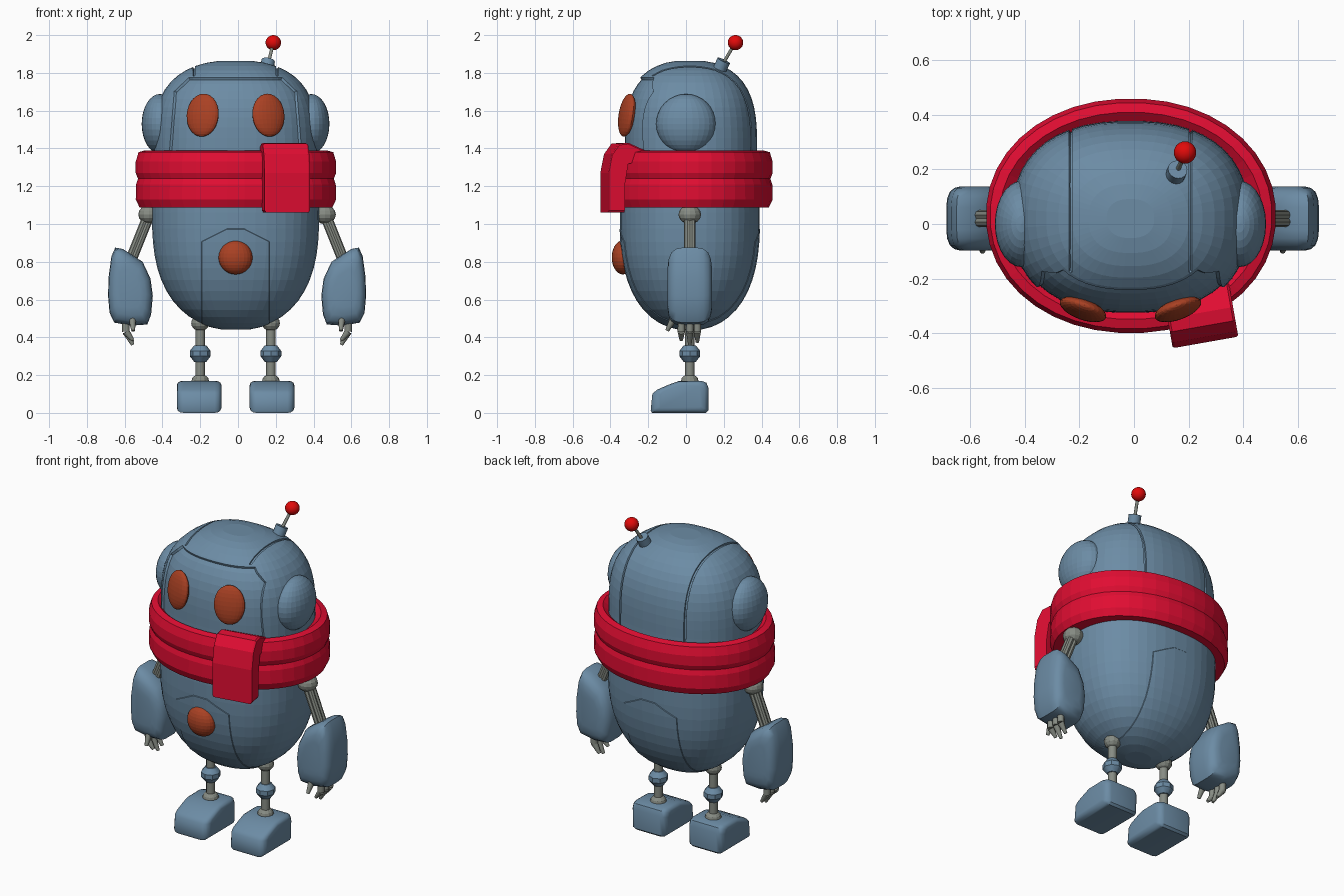
import bpy, bmesh
from math import sin, cos, pi, radians
from mathutils import Vector, Matrix

if "Cube" in bpy.data.objects:
    bpy.data.objects.remove(bpy.data.objects["Cube"])

CX = -0.013   # the body's centre line sits slightly left of x = 0


def material(name, rgb):
    m = bpy.data.materials.new(name)
    m.diffuse_color = (*rgb, 1)
    m.use_nodes = True
    m.node_tree.nodes["Principled BSDF"].inputs["Base Color"].default_value = m.diffuse_color
    return m


BLUE = material("steel blue", (0.15, 0.262, 0.376))
RED = material("scarf red", (0.752, 0.004, 0.032))
ORANGE = material("burnt orange", (0.402, 0.053, 0.017))
GREY = material("joint grey", (0.242, 0.262, 0.23))
BULB = material("bulb red", (0.752, 0.003, 0.003))


def finish(name, bm, mat, smooth=None):
    bmesh.ops.recalc_face_normals(bm, faces=bm.faces[:])
    me = bpy.data.meshes.new(name)
    bm.to_mesh(me)
    bm.free()
    me.materials.append(mat)
    ob = bpy.data.objects.new(name, me)
    bpy.context.collection.objects.link(ob)
    if smooth:
        bpy.ops.object.select_all(action='DESELECT')
        ob.select_set(True)
        bpy.context.view_layer.objects.active = ob
        bpy.ops.object.shade_smooth_by_angle(angle=radians(smooth))
    return ob


def loft(rings, closed=False):
    """Skin a list of equal-length point loops."""
    bm = bmesh.new()
    vs = [[bm.verts.new(p) for p in r] for r in rings]
    n = len(vs[0])
    for i in range(len(vs) - (0 if closed else 1)):
        a, b = vs[i], vs[(i + 1) % len(vs)]
        for j in range(n):
            k = (j + 1) % n
            bm.faces.new((a[j], a[k], b[k], b[j]))
    if not closed:
        bm.faces.new(vs[0])
        bm.faces.new(vs[-1])
    bmesh.ops.recalc_face_normals(bm, faces=bm.faces[:])
    return bm


def pillow(name, profile, axis, half, steps, mat, loc, rot=0, smooth=None):
    """Extrude a (u, z) profile along x or y, shrinking it towards both ends."""
    cu = sum(p[0] for p in profile) / len(profile)
    cz = sum(p[1] for p in profile) / len(profile)
    both = [(-d, k) for d, k in steps] + [(d, k) for d, k in reversed(steps)]
    rings = []
    for d, k in both:
        pts = [(cu + (u - cu) * k, cz + (z - cz) * k) for u, z in profile]
        rings.append([(d * half, u, z) if axis == 'x' else (u, d * half, z) for u, z in pts])
    ob = finish(name, loft(rings), mat, smooth)
    ob.location = loc
    ob.rotation_euler.z = rot
    return ob


def ball(name, loc, size, mat, rot=(0, 0, 0), seg=24, rings=14, smooth=None):
    bm = bmesh.new()
    bmesh.ops.create_uvsphere(bm, u_segments=seg, v_segments=rings, radius=1)
    bmesh.ops.scale(bm, vec=size, verts=bm.verts[:])
    ob = finish(name, bm, mat, smooth)
    ob.location, ob.rotation_euler = loc, rot
    return ob


def rod(name, p, q, r1, r2, mat, seg=10):
    p, q = Vector(p), Vector(q)
    bm = bmesh.new()
    m = Matrix.Translation((p + q) / 2) @ (q - p).to_track_quat('Z', 'Y').to_matrix().to_4x4()
    bmesh.ops.create_cone(bm, cap_ends=True, segments=seg, radius1=r1, radius2=r2,
                          depth=(q - p).length, matrix=m)
    return finish(name, bm, mat, 40)


def oval(cx, cy, rx, ry, z, n, power):
    def f(c):
        return abs(c) ** (2 / power) * (1 if c > 0 else -1)
    return [(cx + rx * f(cos(2 * pi * (i + .5) / n)), cy + ry * f(sin(2 * pi * (i + .5) / n)), z)
            for i in range(n)]


def panel(bm, planes, test, thickness, depth):
    """Cut along planes, then step the enclosed faces in or out."""
    planes = [(Vector(p), Vector(n)) for p, n in planes]
    for p, n in planes:
        bmesh.ops.bisect_plane(bm, geom=bm.verts[:] + bm.edges[:] + bm.faces[:],
                               plane_co=p, plane_no=n, dist=1e-5)
    bm.normal_update()
    inside = []
    for f in bm.faces:
        c = f.calc_center_median()
        if test(c) and all((c - p).dot(n) < 0 for p, n in planes):
            inside.append(f)
    bmesh.ops.inset_region(bm, faces=inside, thickness=thickness, depth=depth)


# Egg-shaped body shell, head included
rings = []
for i in range(1, 13):
    t = cos(i * pi / 26)
    k = (1 - t ** 2.6) ** .45
    rings.append(oval(CX, .02, .443 * k, .37 * k, 1.05 - .61 * t, 48, 2.3))
rings.append(oval(CX, .02, .443, .37, 1.06, 48, 2.3))
rings.append(oval(CX, .02, .435, .36, 1.3, 48, 2.4))
for i in range(0, 13):
    t = sin(i * pi / 26)
    k = (1 - t ** 3) ** .42
    rings.append(oval(CX, .02, .435 * k, .357 * k, 1.4 + .467 * t, 48, 2.4))
bm = loft(rings)
# recessed face plate
panel(bm, [((CX + s * .345, 0, 1.45), (s, 0, .08)) for s in (-1, 1)]
      + [((CX + s * .29, 0, 1.735), (s * .7, 0, .75)) for s in (-1, 1)]
      + [((0, 0, 1.775), (0, 0, 1)), ((0, 0, 1.25), (0, 0, -1))],
      lambda c: c.y < 0, .006, -.012)
# head seams
for s in (-1, 1):
    x = CX + s * .22
    panel(bm, [((x + .006, 0, 0), (1, 0, 0)), ((x - .006, 0, 0), (-1, 0, 0))],
          lambda c: c.z > 1.79 or (c.z > 1.25 and c.y > 0), .002, -.01)
# belly panel running under the body to the back
panel(bm, [((CX + s * .18, 0, 0), (s, 0, 0)) for s in (-1, 1)]
      + [((CX + s * .125, 0, .935), (s * .45, 0, .89)) for s in (-1, 1)]
      + [((0, 0, .975), (0, 0, 1))], lambda c: True, .003, .003)
finish("body_shell", bm, BLUE)

# Scarf ring with two soft folds
fold = [(-.1, 1.35), (-.05, 1.39), (-.015, 1.38), (0, 1.33), (0, 1.27), (-.012, 1.24),
        (-.002, 1.21), (0, 1.13), (-.02, 1.088), (-.1, 1.09)]
finish("scarf", loft([oval(-.011, .03, .532 + d, .43 + d, z, 40, 2.08) for d, z in fold], True), RED)

# Scarf end looped over the front
pillow("scarf_end", [(-.07, 1.06), (-.07, 1.27), (-.05, 1.37), (-.01, 1.425), (.04, 1.43), (.13, 1.39),
                     (.13, 1.34), (.04, 1.32), (.02, 1.2), (.02, 1.06)],
       'x', .122, [(1, .95), (.93, 1)], RED, (.25, -.365, 0), radians(10))

# Chest button and antenna
ball("chest_button", (CX, -.335, .823), (.09, .058, .09), ORANGE)
rod("antenna_base", (.146, .165, 1.79), (.16, .2, 1.865), .036, .036, BLUE, 16)
rod("antenna_rod", (.155, .185, 1.83), (.186, .258, 1.955), .009, .009, GREY)
ball("antenna_bulb", (.187, .262, 1.96), (.041, .041, .04), BULB, smooth=40)

FOOT = [(-.187, .012), (-.18, 0), (.105, 0), (.118, .012), (.12, .13), (.108, .16), (.08, .17),
        (-.04, .168), (-.09, .15), (-.155, .122), (-.178, .1)]
FOREARM = [(.645, .875), (.605, .868), (.5, .8), (.458, .71), (.446, .62), (.455, .52), (.475, .468),
           (.56, .462), (.65, .478), (.675, .53), (.683, .62), (.68, .72), (.665, .83)]

for s, side in ((-1, "left"), (1, "right")):
    # Head: ears and eyes
    ball(side + "_ear", (CX + s * .4, 0, 1.53), (.097, .158, .158), BLUE, seg=28, rings=16)
    ball(side + "_eye", (CX + s * .174, -.313, 1.576), (.09, .034, .115), ORANGE,
         rot=(radians(-9), 0, radians(20 * s)))

    # Leg: tube, collars, knee, foot
    x, y = CX + s * .187, .02
    rod(side + "_leg", (x, y, .14), (x, y, .55), .025, .025, GREY, 12)
    ball(side + "_hip_collar", (x, y, .475), (.048, .048, .042), GREY, seg=12, rings=8)
    ball(side + "_ankle_collar", (x, y, .17), (.046, .046, .035), GREY, seg=12, rings=8)
    rod(side + "_knee_lower", (x, y, .27), (x, y, .3), .032, .055, BLUE, 8)
    rod(side + "_knee_middle", (x, y, .3), (x, y, .328), .055, .055, BLUE, 8)
    rod(side + "_knee_upper", (x, y, .328), (x, y, .358), .055, .032, BLUE, 8)
    pillow(side + "_foot", FOOT, 'x', .118, [(1, .72), (.96, .86), (.86, .96), (.7, 1)], BLUE,
           (CX + s * .193, 0, 0), smooth=40)

    # Arm: shoulder, bundled rods, forearm
    ax = -.005
    ball(side + "_shoulder", (ax + s * .465, y, 1.05), (.058, .06, .05), GREY, seg=12, rings=8)
    for i in range(4):
        dx, dy = .018 * cos(i * pi / 2 + .8), .018 * sin(i * pi / 2 + .8)
        rod(f"{side}_arm_rod_{i}", (ax + s * .47 + dx, y + dy, 1.04), (ax + s * .57 + dx, y + dy, .79),
            .018, .018, GREY, 8)
    pillow(side + "_forearm", [(s * u, z) for u, z in FOREARM], 'y', .118,
           [(1, .5), (.95, .72), (.83, .88), (.62, .97), (.35, 1)], BLUE, (ax, y, 0), smooth=40)

    # Hand: three fingers and a thumb
    for i, (fy, tip) in enumerate(((-.025, .385), (.02, .36), (.06, .375))):
        a, b, c = ((ax + s * .59, fy, .5), (ax + s * .588, fy, .43), (ax + s * .552, fy, tip))
        rod(f"{side}_finger_{i}_base", a, b, .019, .02, GREY)
        rod(f"{side}_finger_{i}_tip", b, c, .02, .009, GREY)
    rod(side + "_thumb", (ax + s * .555, -.06, .51), (ax + s * .55, -.1, .435), .022, .01, GREY)
